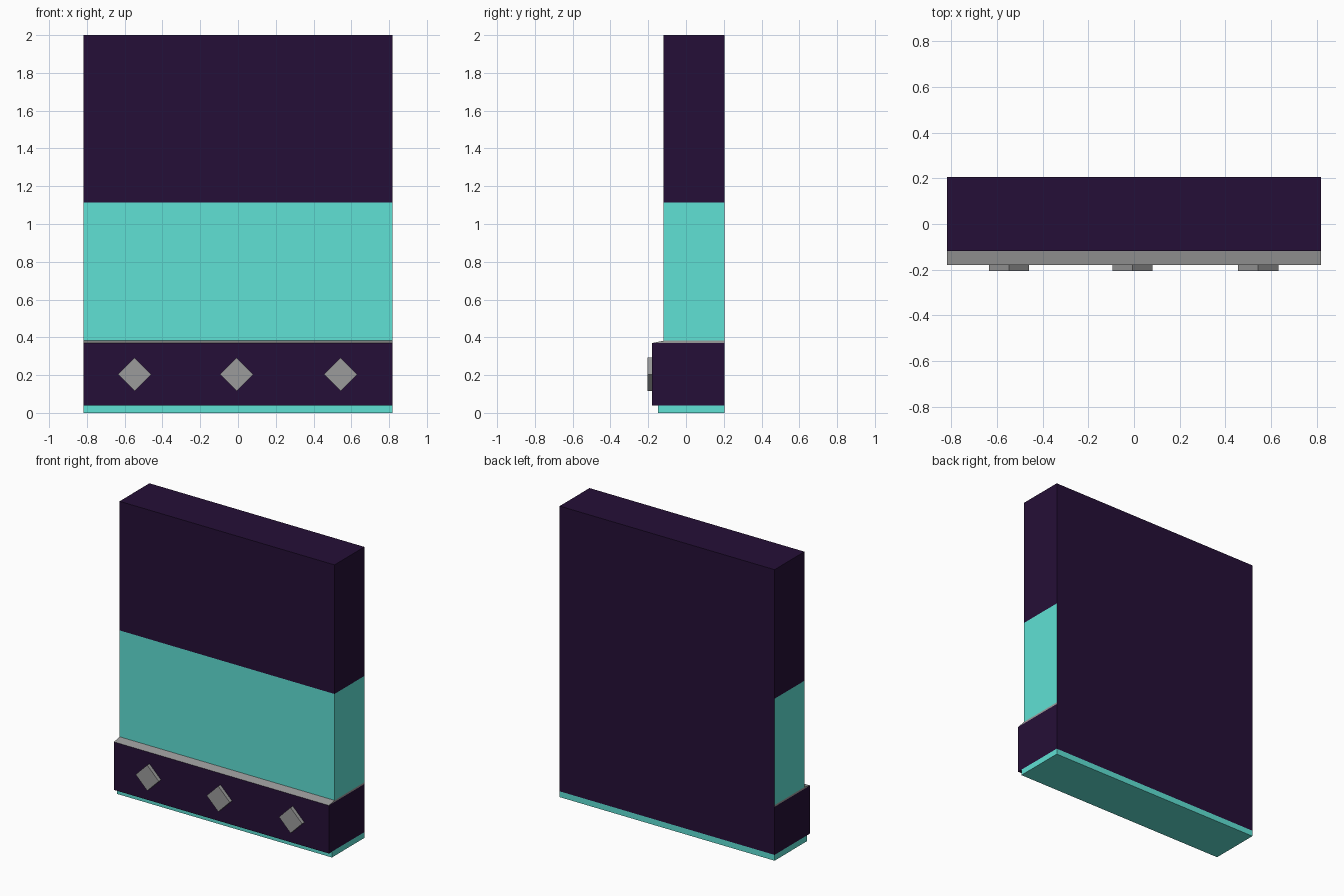
import bpy, bmesh, math

if "Cube" in bpy.data.objects:
    bpy.data.objects.remove(bpy.data.objects["Cube"])

HALF = 0.817            # half width of the wall
BACK, FRONT = 0.205, -0.119


def material(name, rgb):
    m = bpy.data.materials.new(name)
    m.diffuse_color = (*rgb, 1.0)
    m.use_nodes = True
    m.node_tree.nodes["Principled BSDF"].inputs["Base Color"].default_value = m.diffuse_color
    return m


DARK = material("dark_purple", (0.0185, 0.0048, 0.038))
TEAL = material("turquoise", (0.115, 0.75, 0.66))
GREY = material("grey", (0.33, 0.33, 0.33))


def finish(name, bm, mats):
    me = bpy.data.meshes.new(name)
    bm.to_mesh(me)
    bm.free()
    for m in mats:
        me.materials.append(m)
    ob = bpy.data.objects.new(name, me)
    bpy.context.collection.objects.link(ob)
    return ob


def slab(name, profile, mat, skip=(), back=None):
    """Extrude a (y, z) profile across the width; skip hidden sides, recolour the back."""
    bm = bmesh.new()
    left = [bm.verts.new((-HALF, y, z)) for y, z in profile]
    right = [bm.verts.new((HALF, y, z)) for y, z in profile]
    bm.faces.new(left[::-1])
    bm.faces.new(right)
    n = len(profile)
    for i in range(n):
        if i in skip:
            continue
        j = (i + 1) % n
        f = bm.faces.new((left[i], left[j], right[j], right[i]))
        if back and profile[i][0] == BACK and profile[j][0] == BACK:
            f.material_index = 1
    bm.normal_update()
    return finish(name, bm, [mat, back] if back else [mat])


# Profiles run counter-clockwise seen from the right: bottom, back, top, front
def box_profile(y, z0, z1):
    return [(y, z0), (BACK, z0), (BACK, z1), (y, z1)]


# Thin footing under the wall
slab("footing", box_profile(-0.147, 0, 0.04), TEAL, skip={2})

# Projecting skirting band, open where it meets its neighbours
slab("skirting", [(-0.18, 0.04), (-0.147, 0.04), (BACK, 0.04), (BACK, 0.37), (-0.18, 0.37)],
     DARK, skip={1, 3})

# Sloping ledge on top of the skirting
slab("ledge_trim", [(-0.18, 0.37), (BACK, 0.37), (BACK, 0.382), (FRONT, 0.382)],
     GREY, skip={0, 2}, back=DARK)

# Main wall bands
slab("middle_wall", box_profile(FRONT, 0.382, 1.113), TEAL, skip={0, 2}, back=DARK)
slab("upper_wall", box_profile(FRONT, 1.113, 2.0), DARK, skip={0})

# Diamond studs on the skirting
for i, x in enumerate((-0.547, -0.007, 0.543)):
    bm = bmesh.new()
    ring = [(x + 0.088 * math.cos(a), 0.204 + 0.088 * math.sin(a))
            for a in (k * math.pi / 2 for k in range(4))]
    f = bm.faces.new([bm.verts.new((px, -0.205, pz)) for px, pz in ring])
    ext = bmesh.ops.extrude_face_region(bm, geom=[f], use_keep_orig=True)
    bmesh.ops.translate(bm, vec=(0, 0.026, 0),
                        verts=[v for v in ext["geom"] if isinstance(v, bmesh.types.BMVert)])
    bmesh.ops.recalc_face_normals(bm, faces=bm.faces)
    finish(f"diamond_stud_{i + 1}", bm, [GREY])
